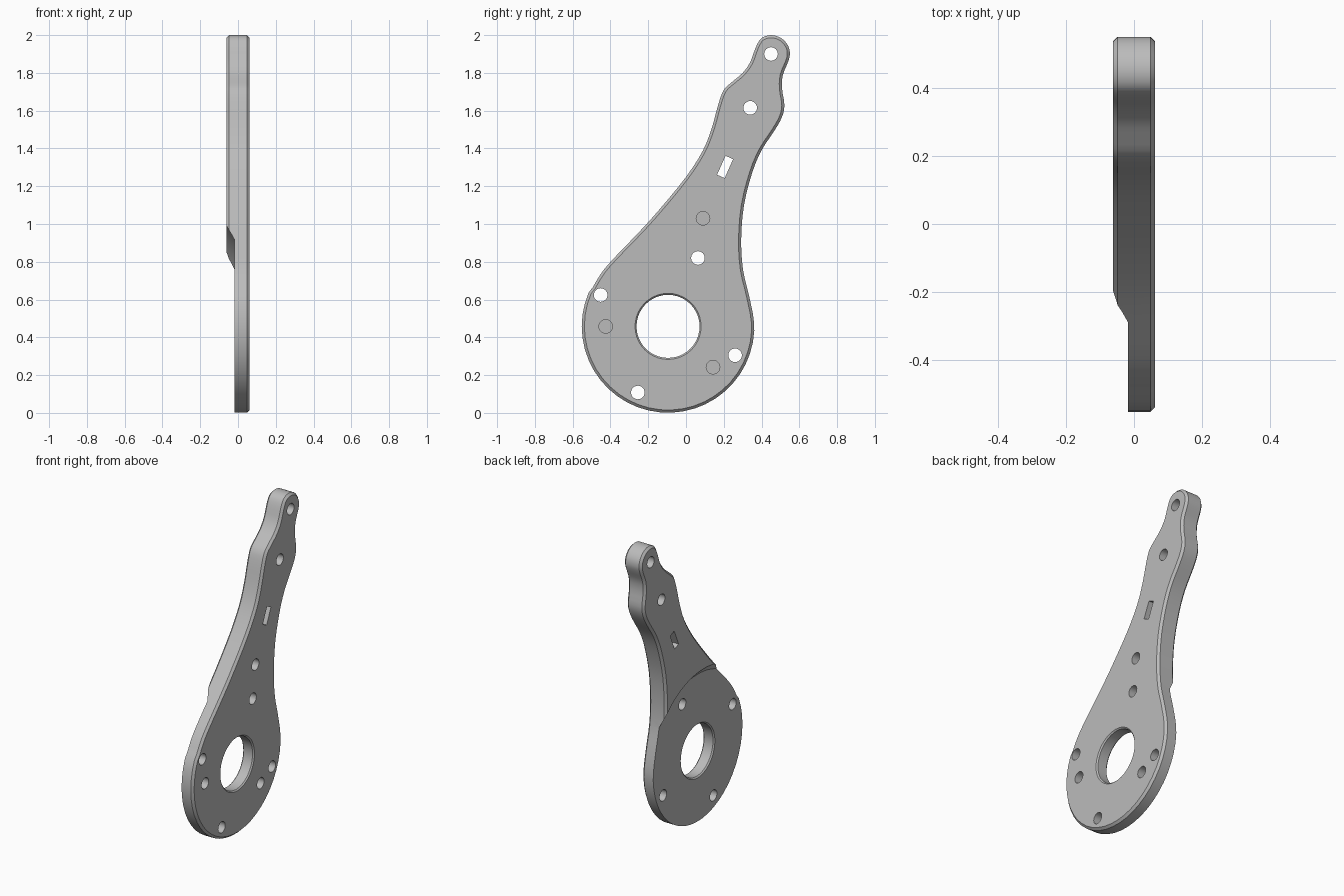
import bpy, bmesh, math
from mathutils import Vector

if "Cube" in bpy.data.objects:
    bpy.data.objects.remove(bpy.data.objects["Cube"])

HALF, FLOOR, CHAMFER = 0.062, -0.018, 0.014
HUB, HUB_R = (-0.095, 0.458), 0.457

grey = bpy.data.materials.new("plain grey")
grey.use_nodes = True
grey.diffuse_color = (0.5, 0.5, 0.5, 1)
grey.node_tree.nodes["Principled BSDF"].inputs["Base Color"].default_value = (0.5, 0.5, 0.5, 1)


def loft(name, rings):
    """Solid through matching closed rings, capped at both ends."""
    bm = bmesh.new()
    loops = [[bm.verts.new(p) for p in ring] for ring in rings]
    n = len(loops[0])
    for a, b in zip(loops, loops[1:]):
        for i in range(n):
            j = (i + 1) % n
            bm.faces.new((a[i], a[j], b[j], b[i]))
    bm.faces.new(loops[0][::-1])
    bm.faces.new(loops[-1])
    bmesh.ops.recalc_face_normals(bm, faces=bm.faces)
    mesh = bpy.data.meshes.new(name)
    bm.to_mesh(mesh)
    bm.free()
    mesh.materials.append(grey)
    obj = bpy.data.objects.new(name, mesh)
    bpy.context.collection.objects.link(obj)
    return obj


def circle(centre, radius, count, x):
    angles = [2 * math.pi * i / count for i in range(count)]
    return [(x, centre[0] + radius * math.cos(a), centre[1] + radius * math.sin(a)) for a in angles]


def lathe(name, centre, profile, count):
    return loft(name, [circle(centre, r, count, x) for x, r in profile])


def smooth_path(points, steps=3):
    """Catmull-Rom interpolation along an open path."""
    p = [Vector(q) for q in points]
    out = []
    for i in range(1, len(p) - 2):
        a, b, c, d = p[i - 1:i + 3]
        for k in range(steps):
            t = k / steps
            out.append(0.5 * (2 * b + (c - a) * t + (2 * a - 5 * b + 4 * c - d) * t ** 2
                              + (3 * b - a - 3 * c + d) * t ** 3))
    return out


# Arm outline as (y, z), from the hub's rear edge up over the tip and down its front
arm = [(0.35, 0.37), (0.36, 0.48), (0.333, 0.624), (0.302, 0.757), (0.292, 0.915), (0.307, 1.10),
       (0.35, 1.27), (0.40, 1.39), (0.47, 1.497), (0.508, 1.566), (0.521, 1.63),
       (0.508, 1.72), (0.513, 1.79), (0.54, 1.857), (0.55, 1.90), (0.54, 1.945),
       (0.503, 1.985), (0.45, 2.0), (0.40, 1.984), (0.37, 1.937), (0.34, 1.857),
       (0.30, 1.80), (0.25, 1.757), (0.2, 1.71), (0.17, 1.63), (0.138, 1.513),
       (0.09, 1.39), (0, 1.249), (-0.138, 1.08), (-0.243, 0.963), (-0.39, 0.81),
       (-0.455, 0.73), (-0.508, 0.635), (-0.54, 0.55)]
outline = smooth_path(arm)
# Round hub underneath
for k in range(27):
    a = math.radians(157 + k * 7.7)
    outline.append(Vector((HUB[0] + HUB_R * math.cos(a), HUB[1] + HUB_R * math.sin(a))))


def inset(points, amount):
    result = []
    for i, p in enumerate(points):
        t = (points[(i + 1) % len(points)] - points[i - 1]).normalized()
        result.append(p + Vector((-t.y, t.x)) * amount)
    return result


# Plate with chamfered rims
inner = inset(outline, CHAMFER)
plate = loft("lever_plate", [[(x, p.x, p.y) for p in ring] for x, ring in (
    (-HALF, inner), (CHAMFER - HALF, outline), (HALF - CHAMFER, outline), (HALF, inner))])

# Conical-walled recess around the hub
cutters = [lathe("recess_cutter", HUB, [(-0.1, 0.586), (-HALF, 0.545), (FLOOR, 0.497)], 96)]

# Central bore with chamfered mouths
R, C = 0.167, 0.008
cutters.append(lathe("bore_cutter", HUB, [
    (FLOOR - C, R + 2 * C), (FLOOR + C, R), (HALF - C, R), (HALF + C, R + 2 * C)], 40))

# Through holes, then blind holes
for c in [(0.45, 1.90), (0.34, 1.615), (0.063, 0.82), (-0.452, 0.624), (0.26, 0.305), (-0.255, 0.108)]:
    cutters.append(lathe("hole_cutter", c, [(-0.1, 0.036), (0.1, 0.036)], 24))
for c in [(0.09, 1.03), (-0.425, 0.458), (0.143, 0.242)]:
    cutters.append(lathe("blind_hole_cutter", c, [(0.01, 0.036), (0.1, 0.036)], 24))

# Slanted slot
tilt = math.radians(24)
along = Vector((math.sin(tilt), math.cos(tilt))) * 0.055
across = Vector((math.cos(tilt), -math.sin(tilt))) * 0.022
mid = Vector((0.207, 1.302))
corners = [mid + along + across, mid + along - across, mid - along - across, mid - along + across]
cutters.append(loft("slot_cutter", [[(x, p.x, p.y) for p in corners] for x in (-0.1, 0.1)]))

# Apply the cuts
bpy.ops.object.select_all(action="DESELECT")
bpy.context.view_layer.objects.active = plate
plate.select_set(True)
for cutter in cutters:
    cutter.hide_render = True
    mod = plate.modifiers.new("cut", "BOOLEAN")
    mod.operation, mod.solver, mod.object = "DIFFERENCE", "EXACT", cutter
    bpy.ops.object.modifier_apply(modifier=mod.name)
    bpy.data.objects.remove(cutter)

bpy.ops.object.shade_smooth_by_angle(angle=math.radians(25))
